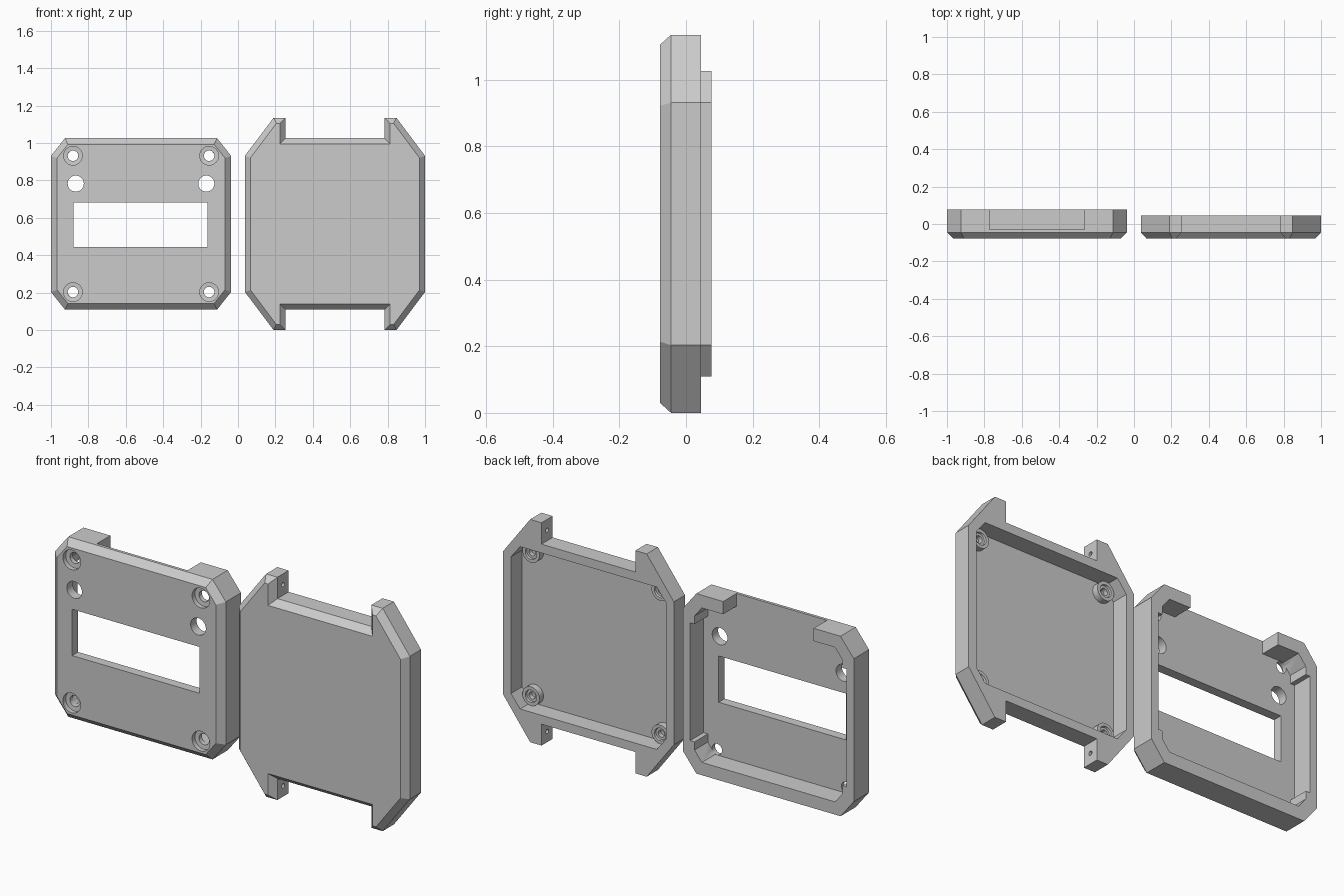
import bpy, bmesh, math
from mathutils import Vector

if "Cube" in bpy.data.objects:
    bpy.data.objects.remove(bpy.data.objects["Cube"])

grey = bpy.data.materials.new("plain_grey")
grey.diffuse_color = (0.6, 0.6, 0.6, 1)
grey.use_nodes = True
grey.node_tree.nodes["Principled BSDF"].inputs["Base Color"].default_value = grey.diffuse_color
CZ = 0.5675           # shared mid height
AX, BX = -0.5185, 0.5185
HW = 0.4815


def symmetric(quarter):
    """Mirror a quarter profile (from +x side to top) into a closed counter-clockwise outline."""
    q = list(quarter)
    top = q + [(-x, z) for x, z in reversed(q)]
    return top + [(-x, -z) for x, z in top]


def inset(pts, d):
    """Mitred inward offset of a counter-clockwise outline."""
    out, n = [], len(pts)
    for i in range(n):
        p, c, q = (Vector(pts[(i + k) % n]) for k in (-1, 0, 1))
        a, b = (c - p).normalized(), (q - c).normalized()
        na, nb = Vector((-a.y, a.x)), Vector((-b.y, b.x))
        out.append(tuple(c + (na + nb) * d / (1 + na.dot(nb))))
    return out


def circle(r, x=0, z=0, n=32):
    return [(x + r * math.cos(2 * math.pi * i / n), z + r * math.sin(2 * math.pi * i / n)) for i in range(n)]


def rect(hx, hz, x=0, z=0):
    return [(x + hx, z + hz), (x - hx, z + hz), (x - hx, z - hz), (x + hx, z - hz)]


def loft(name, rings, cx=0, cz=CZ, cap=True):
    """Solid through (outline, y) rings; without caps the last ring joins the first."""
    bm = bmesh.new()
    loops = [[bm.verts.new((x + cx, y, z + cz)) for x, z in pts] for pts, y in rings]
    pairs = list(zip(loops, loops[1:])) + ([] if cap else [(loops[-1], loops[0])])
    for a, b in pairs:
        for i in range(len(a)):
            j = (i + 1) % len(a)
            bm.faces.new((a[i], a[j], b[j], b[i]))
    if cap:
        bm.faces.new(loops[0])
        bm.faces.new(loops[-1])
    bmesh.ops.recalc_face_normals(bm, faces=bm.faces)
    me = bpy.data.meshes.new(name)
    bm.to_mesh(me)
    bm.free()
    me.materials.append(grey)
    ob = bpy.data.objects.new(name, me)
    bpy.context.collection.objects.link(ob)
    return ob


def cut(ob, cutter):
    """Subtract the cutter, apply, and remove it."""
    bpy.context.view_layer.objects.active = ob
    m = ob.modifiers.new("cut", "BOOLEAN")
    m.operation, m.solver, m.object = "DIFFERENCE", "EXACT", cutter
    bpy.ops.object.modifier_apply(modifier=m.name)
    bpy.data.objects.remove(cutter)


octagon = symmetric([(HW, 0.364), (HW - 0.075, 0.4585)])
horned = symmetric([(HW, 0.364), (0.3285, 0.5675), (0.2645, 0.5675), (0.2645, 0.4585)])
screws = [(sx * 0.364, sz * 0.3645) for sx in (-1, 1) for sz in (-1, 1)]

# Front cover: chamfered octagon shell
cover = loft("front_cover", [(inset(octagon, 0.033), -0.078), (octagon, -0.045), (octagon, 0.077)], AX)
cut(cover, loft("cavity", [(inset(octagon, 0.065), -0.03), (inset(octagon, 0.065), 0.2)], AX))
# thinner side walls between the corner blocks
r = rect(HW - 0.04, 0.3)
cut(cover, loft("side_recess", [(r, -0.03), (r, 0.2)], AX))
# cable opening in the top wall
r = rect(0.255, 0.1, 0, 0.48)
cut(cover, loft("top_slot", [(r, -0.03), (r, 0.2)], AX))
# display window
r = rect(0.3585, 0.118, -0.003, 0.563 - CZ)
cut(cover, loft("window", [(r, -0.2), (r, 0.0)], AX))
# button holes
for sx in (-1, 1):
    c = circle(0.043, sx * 0.349, 0.783 - CZ)
    cut(cover, loft("button_hole", [(c, -0.2), (c, 0.0)], AX))
# counterbored screw holes
for x, z in screws:
    big, small = circle(0.05, x, z), circle(0.028, x, z)
    cut(cover, loft("screw_hole", [(big, -0.2), (big, -0.055), (small, -0.053), (small, 0.0)], AX))

# Back case: octagon tray with four strap horns
case = loft("back_case", [(inset(horned, 0.03), -0.078), (horned, -0.045), (horned, 0.045)], BX)
cut(case, loft("cavity", [(inset(octagon, 0.045), -0.045), (inset(octagon, 0.045), 0.2)], BX))
# blind pin holes in the inner faces of the horns
for sz in (-1, 1):
    c = circle(0.011, 0, 0, 16)
    pin = loft("pin_hole", [(c, -0.3), (c, 0.3)], 0, 0)
    pin.rotation_euler.z = math.pi / 2
    pin.location = (BX, 0, CZ + sz * 0.513)
    cut(case, pin)

# Screw bosses on the tray floor, stepped and hollow
for x, z in screws:
    prof = [(0.048, -0.05), (0.048, -0.012), (0.032, -0.012), (0.03, -0.022), (0.018, -0.022), (0.018, -0.05)]
    loft("screw_boss", [(circle(rad, x, z), y) for rad, y in prof], BX, CZ, cap=False)

# Smooth round walls, keep hard edges
for ob in bpy.context.scene.objects:
    ob.select_set(True)
bpy.ops.object.shade_smooth_by_angle(angle=math.radians(25))
